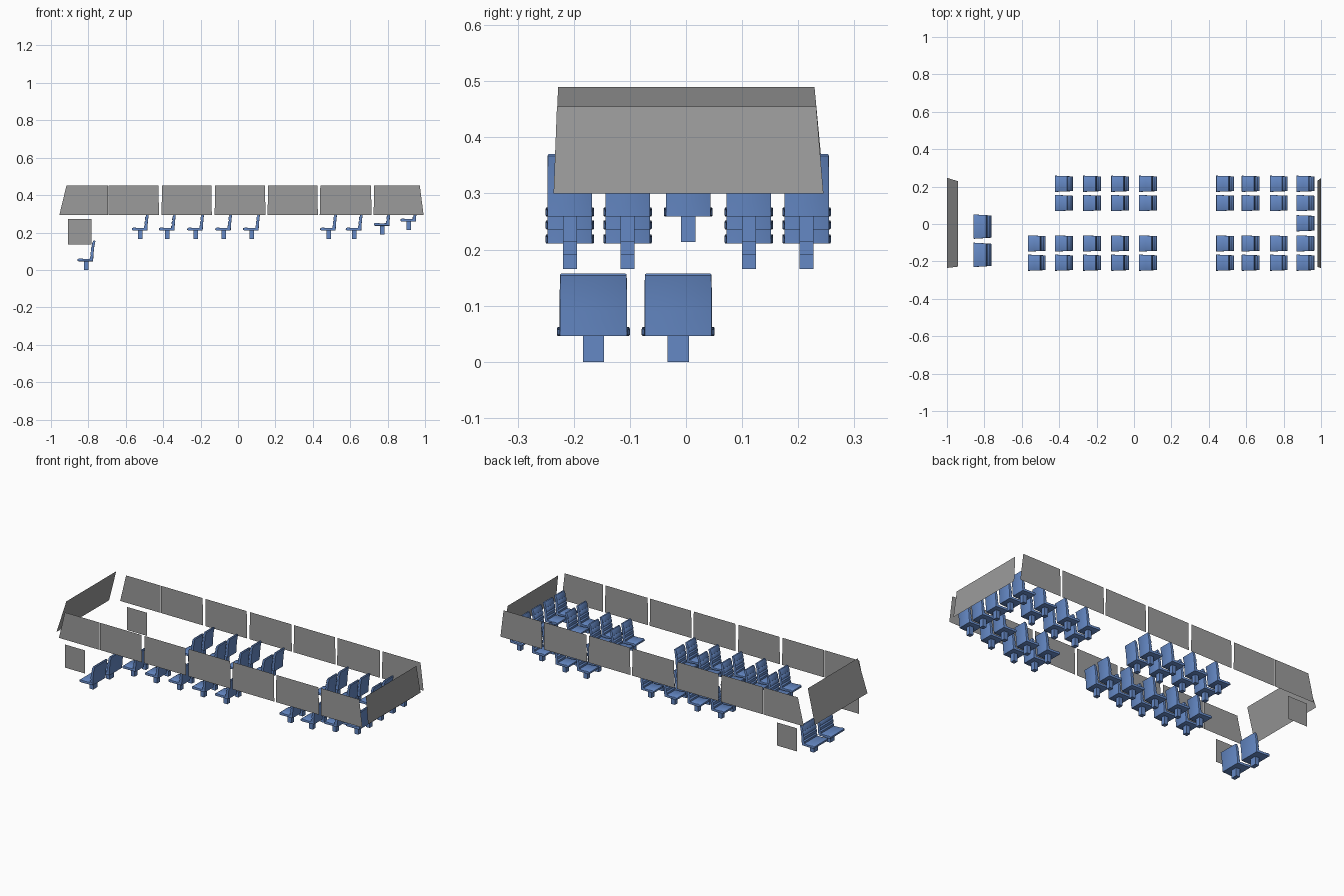
import bpy, bmesh, math

cube = bpy.data.objects.get("Cube")
if cube:
    bpy.data.objects.remove(cube, do_unlink=True)


def material(name, rgb):
    m = bpy.data.materials.new(name)
    m.use_nodes = True
    m.diffuse_color = (*rgb, 1)
    bsdf = m.node_tree.nodes["Principled BSDF"]
    bsdf.inputs["Base Color"].default_value = (*rgb, 1)
    return m


BLUE = material("seat blue", (0.13, 0.25, 0.56))
GREY = material("window grey", (0.33, 0.33, 0.33))


def place(name, mesh, loc=(0, 0, 0), width=1):
    ob = bpy.data.objects.new(name, mesh)
    ob.location = loc
    ob.scale.y = width
    bpy.context.collection.objects.link(ob)
    return ob


def extrude_profile(name, profile, half_width, bevel):
    """Side profile in x, z swept across y; half_width(x, z) gives the taper."""
    bm = bmesh.new()
    sides = [[bm.verts.new((x, s * half_width(x, z), z)) for x, z in profile]
             for s in (-1, 1)]
    n = len(profile)
    caps = [bm.faces.new(side) for side in sides]
    for i in range(n):
        j = (i + 1) % n
        bm.faces.new((sides[0][i], sides[0][j], sides[1][j], sides[1][i]))
    bmesh.ops.recalc_face_normals(bm, faces=bm.faces)
    if bevel:
        rim = list({e for f in caps for e in f.edges})
        bmesh.ops.bevel(bm, geom=rim, offset=bevel, segments=2,
                        profile=0.5, affect='EDGES', clamp_overlap=True)
    mesh = bpy.data.meshes.new(name)
    bm.to_mesh(mesh)
    bm.free()
    mesh.materials.append(BLUE)
    mesh.shade_smooth()
    mesh.set_sharp_from_angle(angle=math.radians(35))
    return mesh


# Seat parts, facing -x, origin under the pedestal
pedestal = extrude_profile(
    "pedestal", [(-0.012, 0), (0.012, 0), (0.012, 0.05), (-0.012, 0.05)],
    lambda x, z: 0.019, 0)
cushion = extrude_profile(
    "cushion",
    [(-0.046, 0.049), (-0.04, 0.046), (0.034, 0.046), (0.037, 0.052),
     (0.03, 0.06), (-0.01, 0.059), (-0.036, 0.062), (-0.045, 0.058)],
    lambda x, z: 0.0625 - 0.06 * x, 0.002)
backrest = extrude_profile(
    "backrest",
    [(0.024, 0.046), (0.037, 0.046), (0.04, 0.09), (0.044, 0.128),
     (0.05, 0.154), (0.046, 0.157), (0.039, 0.156), (0.033, 0.145),
     (0.029, 0.127), (0.032, 0.124), (0.026, 0.117), (0.025, 0.103),
     (0.029, 0.1), (0.023, 0.094), (0.022, 0.08), (0.026, 0.077),
     (0.02, 0.07), (0.02, 0.057)],
    lambda x, z: 0.06 - 0.03 * max(0, z - 0.13), 0.002)


def seat(name, x, y, z, width):
    for part, mesh in (("pedestal", pedestal), ("cushion", cushion),
                       ("backrest", backrest)):
        place(f"{name}_{part}", mesh, (x, y, z), width)


# Wide front seats
for y in (-0.165, -0.014):
    seat("front_seat", -0.812, y, 0, 1)

# Passenger seats: rows rise toward the rear
RIGHT, LEFT = (-0.207, -0.104), (0.112, 0.215)
rows = [(-0.522, 0.165, RIGHT)]
rows += [(x, 0.165, RIGHT + LEFT)
         for x in (-0.377, -0.226, -0.076, 0.073, 0.485, 0.622)]
rows += [(0.772, 0.19, RIGHT + LEFT), (0.914, 0.213, RIGHT + (0.004,) + LEFT)]
for x, z, ys in rows:
    for y in ys:
        seat("passenger_seat", x, y, z, 0.665)


def pane(name, corners):
    mesh = bpy.data.meshes.new(name)
    mesh.from_pydata(corners, [], [(0, 1, 2, 3)])
    mesh.materials.append(GREY)
    place(name, mesh)


# Side windows: bottom start, bottom end, top start, top end
spans = [(-0.955, -0.695, -0.917, -0.695), (-0.692, -0.422, -0.692, -0.426),
         (-0.409, -0.14, -0.406, -0.143), (-0.125, 0.147, -0.122, 0.144),
         (0.158, 0.427, 0.161, 0.424), (0.437, 0.714, 0.44, 0.711),
         (0.725, 0.992, 0.728, 0.972)]
for side, y, door_y in (("right", -0.277, -0.286), ("left", 0.284, 0.284)):
    for a, b, c, d in spans:
        ring = [(a, y, 0.294), (b, y, 0.294), (d, y, 0.452), (c, y, 0.452)]
        pane(side + "_window", ring if y < 0 else ring[::-1])
    ring = [(-0.91, door_y, 0.137), (-0.783, door_y, 0.137),
            (-0.783, door_y, 0.271), (-0.91, door_y, 0.271)]
    pane(side + "_door_window", ring if y < 0 else ring[::-1])

# Sloping windshield and rear window
pane("windshield", [(-1, 0.247, 0.3), (-1, -0.235, 0.3),
                    (-0.942, -0.228, 0.49), (-0.942, 0.229, 0.49)])
pane("rear_window", [(1, -0.236, 0.3), (1, 0.245, 0.3),
                     (0.982, 0.232, 0.455), (0.982, -0.23, 0.455)])
